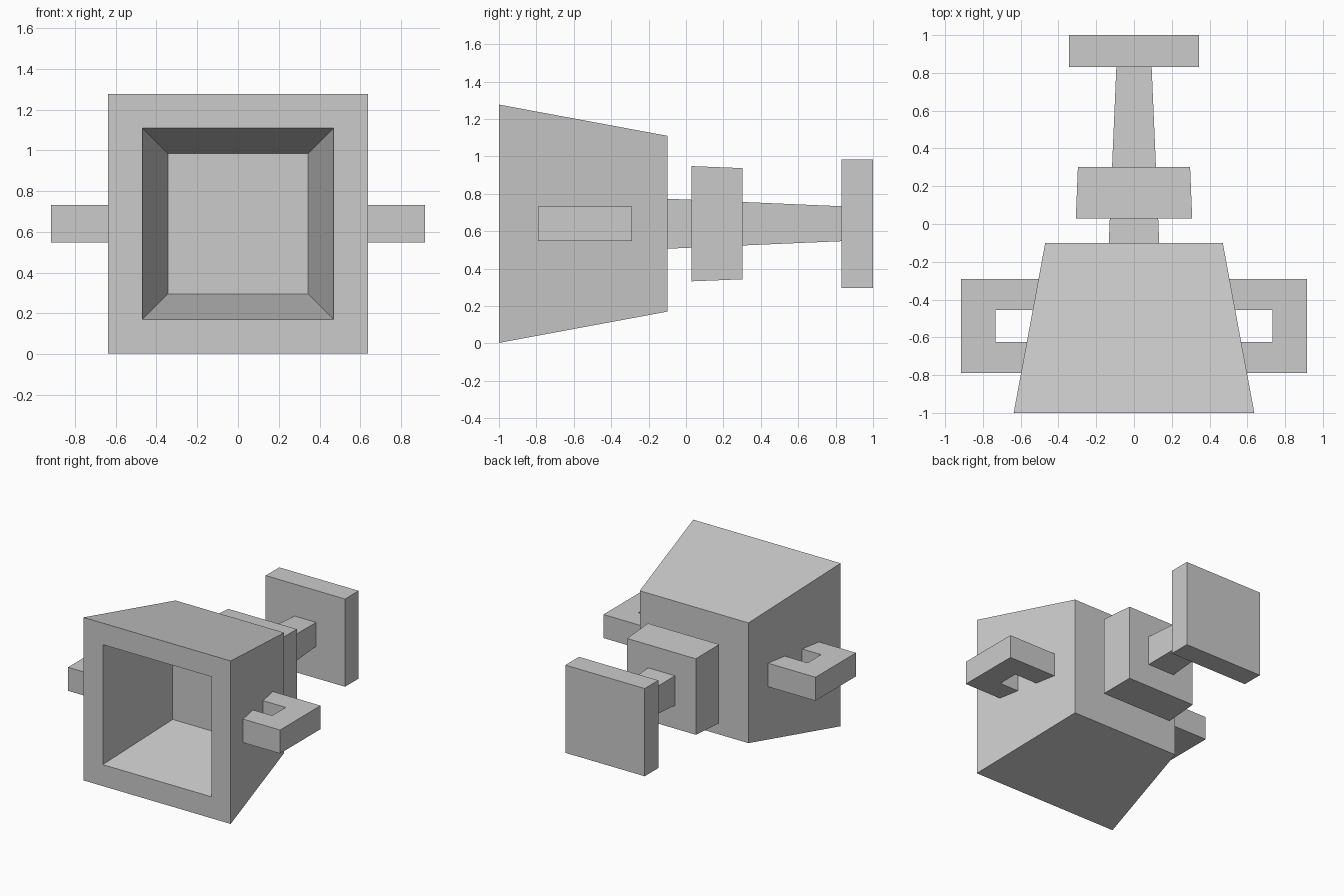
import bpy, bmesh

if "Cube" in bpy.data.objects:
    bpy.data.objects.remove(bpy.data.objects["Cube"])

AXIS_Z = 0.64  # height of the goblet's axis, which runs along y


def finish(name, bm):
    bmesh.ops.recalc_face_normals(bm, faces=bm.faces)
    mesh = bpy.data.meshes.new(name)
    bm.to_mesh(mesh)
    bm.free()
    obj = bpy.data.objects.new(name, mesh)
    bpy.context.collection.objects.link(obj)
    return obj


def square_loft(name, rings):
    """Closed solid through square rings given as (y, half width)."""
    bm = bmesh.new()
    loops = [[bm.verts.new((sx * h, y, AXIS_Z + sz * h))
              for sx, sz in ((-1, -1), (1, -1), (1, 1), (-1, 1))]
             for y, h in rings]
    for a, b in zip(loops, loops[1:]):
        for i in range(4):
            j = (i + 1) % 4
            bm.faces.new((a[i], a[j], b[j], b[i]))
    bm.faces.new(loops[0])
    bm.faces.new(loops[-1])
    return finish(name, bm)


# Hollow cup: outside wall, rim, inside wall and floor
square_loft("cup", [(-0.10, 0.47), (-1.0, 0.637), (-1.0, 0.469), (-0.315, 0.344)])

# Tapered stem with a block around it, and the foot plate
square_loft("stem", [(-0.11, 0.134), (0.84, 0.093)])
square_loft("stem_block", [(0.03, 0.308), (0.303, 0.297)])
square_loft("foot", [(0.832, 0.343), (1.0, 0.343)])

# U-shaped handle, ends buried in the cup wall, mirrored to the other side
outline = [(0.49, -0.29), (0.917, -0.29), (0.917, -0.79), (0.49, -0.79),
           (0.49, -0.624), (0.732, -0.624), (0.732, -0.456), (0.49, -0.456)]
bm = bmesh.new()
face = bm.faces.new([bm.verts.new((x, y, 0.548)) for x, y in outline])
side = bmesh.ops.extrude_face_region(bm, geom=[face])["geom"]
bmesh.ops.translate(bm, vec=(0, 0, 0.184),
                    verts=[v for v in side if isinstance(v, bmesh.types.BMVert)])
# restore the bottom cap if the extrusion consumed it
open_edges = [e for e in bm.edges if e.is_boundary]
if open_edges:
    bmesh.ops.contextual_create(bm, geom=open_edges)
handles = finish("handles", bm)
mirror = handles.modifiers.new("mirror", 'MIRROR')
mirror.use_axis[0] = True
mirror.use_mirror_merge = False
